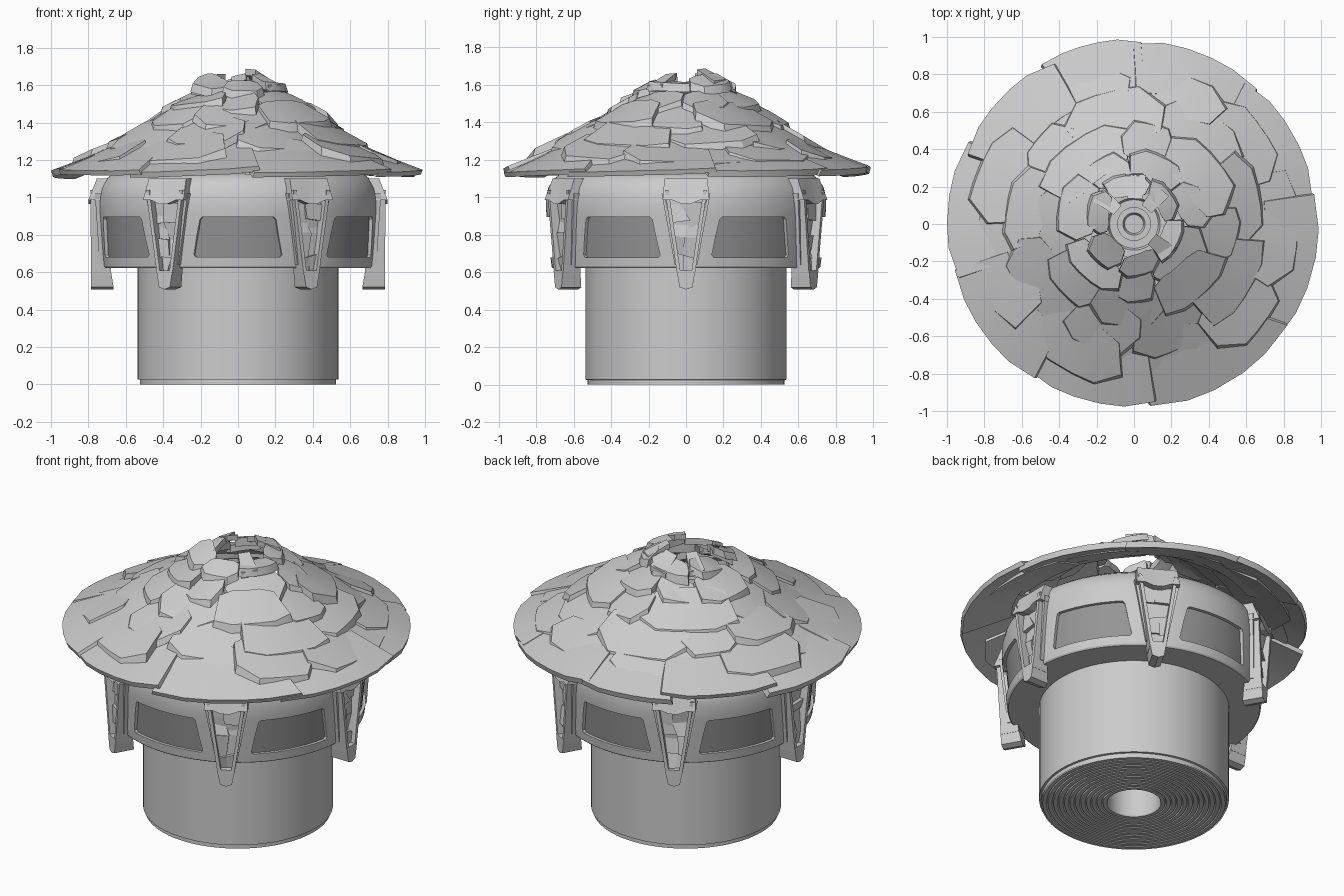
import bpy, bmesh, math, random
from mathutils import Vector

if "Cube" in bpy.data.objects:
    bpy.data.objects.remove(bpy.data.objects["Cube"])

random.seed(7)
jit = lambda a: random.uniform(-a, a)


def finish(bm, name, angle=30):
    bmesh.ops.recalc_face_normals(bm, faces=bm.faces)
    me = bpy.data.meshes.new(name)
    bm.to_mesh(me)
    bm.free()
    ob = bpy.data.objects.new(name, me)
    bpy.context.collection.objects.link(ob)
    bpy.ops.object.select_all(action='DESELECT')
    ob.select_set(True)
    bpy.context.view_layer.objects.active = ob
    bpy.ops.object.shade_smooth_by_angle(angle=math.radians(angle))
    return ob


def lathe(name, pts, seg=80):
    bm = bmesh.new()
    rings = []
    for r, z in pts:
        if r == 0:
            rings.append([bm.verts.new((0, 0, z))] * seg)
        else:
            rings.append([bm.verts.new((r * math.cos(2 * math.pi * i / seg),
                                        r * math.sin(2 * math.pi * i / seg), z)) for i in range(seg)])
    for a, b in zip(rings, rings[1:]):
        for i in range(seg):
            j = (i + 1) % seg
            bm.faces.new(list(dict.fromkeys((a[i], a[j], b[j], b[i]))))
    return finish(bm, name)


def slab(bm, fn, us, vs):
    """Closed slab: fn(u, v, w) gives the outer (w=1) and inner (w=0) skin."""
    g = [[[bm.verts.new(fn(u, v, w)) for v in vs] for u in us] for w in (0, 1)]
    nu, nv = len(us), len(vs)
    for k in g:
        for i in range(nu - 1):
            for j in range(nv - 1):
                bm.faces.new((k[i][j], k[i + 1][j], k[i + 1][j + 1], k[i][j + 1]))
    rim = ([(i, 0) for i in range(nu)] + [(nu - 1, j) for j in range(1, nv)]
           + [(i, nv - 1) for i in range(nu - 2, -1, -1)] + [(0, j) for j in range(nv - 2, 0, -1)])
    for (a, b), (c, d) in zip(rim, rim[1:] + rim[:1]):
        bm.faces.new((g[0][a][b], g[0][c][d], g[1][c][d], g[1][a][b]))


def polar(r, a, z):
    return Vector((r * math.cos(a), r * math.sin(a), z))


def local(s, r, z, a):
    """Point at tangential offset s and radius r, turned to angle a."""
    return Vector((r * math.cos(a) - s * math.sin(a), r * math.sin(a) + s * math.cos(a), z))


mix = lambda a, b, t: a + (b - a) * t

# Round stem with ringed underside and a central bore
base = [(0, 0.3), (0.15, 0.3), (0.15, 0.006)]
for k in range(12):
    r = 0.15 + k * 0.031
    base += [(r + 0.004, 0.0), (r + 0.026, 0.0), (r + 0.029, 0.01)]
lathe("stem", base + [(0.525, 0), (0.525, 0.025), (0.537, 0.027), (0.537, 0.64), (0, 0.64)])

# Flared upper drum with raised rings on its top
drum = lathe("upper_drum", [(0, 0.622), (0.71, 0.622), (0.717, 0.63), (0.722, 0.67), (0.735, 0.8), (0.745, 0.91),
                            (0.747, 0.94), (0.747, 1.0),
                            (0.735, 1.05), (0.71, 1.095), (0.67, 1.125), (0.6, 1.135), (0.18, 1.14),
                            (0.18, 1.17), (0.14, 1.17), (0.13, 1.15), (0.09, 1.15), (0.09, 1.18),
                            (0.06, 1.18), (0.05, 1.15), (0, 1.15)], 120)


# Six trapezoid windows cut into the drum
def windows(name, r_in, r_out, grow):
    bm = bmesh.new()
    for k in range(6):
        c = math.radians(30 + 60 * k)

        def fn(u, v, w):
            pinch = 0.95 if v in (0, 1) else 1
            half = (mix(0.335, 0.275, v) + grow) * pinch
            z = mix(0.68 - grow, 0.895 + grow, v)
            return polar((r_out if w else r_in) + 0.02 * v, c + u * half, z)
        slab(bm, fn, [i / 5 - 1 for i in range(11)], [0, 0.06, 0.94, 1])
    return finish(bm, name)


cutter = windows("window_cutter", 0.66, 0.80, 0)
cutter.hide_render = True
mod = drum.modifiers.new("windows", 'BOOLEAN')
mod.operation, mod.solver, mod.object = 'DIFFERENCE', 'EXACT', cutter
bpy.ops.object.select_all(action='DESELECT')
drum.select_set(True)
bpy.context.view_layer.objects.active = drum
bpy.ops.object.modifier_apply(modifier="windows")
bpy.data.objects.remove(cutter)
bpy.ops.object.shade_smooth_by_angle(angle=math.radians(30))
even = drum.modifiers.new("even_shading", 'WEIGHTED_NORMAL')
even.keep_sharp = True
pane = windows("window_panes", 0.65, 0.705, 0.002)
glass = bpy.data.materials.new("dark_glass")
glass.diffuse_color = (0.3, 0.3, 0.3, 1)
glass.use_nodes = True
glass.node_tree.nodes["Principled BSDF"].inputs["Base Color"].default_value = glass.diffuse_color
pane.data.materials.append(glass)

# Six V-shaped brackets: thin side bars, foot, cap and stone infill
frames, caps, infill = bmesh.new(), bmesh.new(), bmesh.new()
for k in range(6):
    a = math.radians(60 * k)
    for side in (-1, 1):
        def bar(u, v, w):
            s = side * (mix(0.036, 0.103, v) + u * 0.01)
            return local(s, (mix(0.785, 0.79, v) if w else 0.68), mix(0.58, 1.04, v), a)
        slab(frames, bar, [-1, 1], [0, 0.75, 1])

        def trim(u, v, w):
            s = side * (mix(0.052, 0.122, v) + u * 0.008)
            return local(s, mix(0.74, 0.765, v) if w else 0.68, mix(0.64, 1.02, v), a)
        slab(frames, trim, [-1, 1], [0, 1])

    def foot(u, v, w):
        s = u * mix(0.034, 0.05, v)
        return local(s, 0.787 if w else mix(0.665, 0.68, v), mix(0.52, 0.61, v) - (0.012 * (1 - abs(u)) if v == 0 else 0), a)
    slab(frames, foot, [-1, 0, 1], [0, 1])

    def cap(u, v, w):
        s = u * mix(0.125, 0.115, v)
        z = mix(0.985 - 0.02 * (abs(u) < 0.5), 1.1, v)
        return local(s, mix(0.80, 0.755, v) if w else 0.68, z, a)
    slab(caps, cap, [-1, -0.6, -0.2, 0.2, 0.6, 1], [0, 0.4, 1])

    # jittered seams shared by neighbouring stones
    zs = [(0.6 + 0.095 * i + jit(0.025), 0.6 + 0.095 * i + jit(0.025)) for i in range(5)]
    mids = [jit(0.035) * (0.4 + i * 0.2) for i in range(5)]
    for i in range(4):
        for side in (0, 1):
            depth, tilt = 0.748 + jit(0.012), jit(0.012)

            def stone(u, v, w):
                row = i + v
                wall = mix(0.036, 0.1, row / 4)
                s = (mids[row], wall)[u] if side else (-wall, mids[row])[u]
                t = (s + wall) / (2 * wall)
                return local(s, depth + tilt * (2 * v - 1) if w else 0.7, mix(zs[row][0], zs[row][1], t), a)
            slab(infill, stone, [0, 1], [0, 1])
finish(frames, "bracket_frames", 20)
finish(caps, "bracket_caps", 20)
finish(infill, "bracket_stones", 20)

# Roof slope
SLOPE = [(0.1, 1.64), (0.28, 1.57), (0.4, 1.485), (0.5, 1.41), (0.65, 1.31), (0.82, 1.215), (1.0, 1.135)]


def height(r):
    for (r0, z0), (r1, z1) in zip(SLOPE, SLOPE[1:]):
        if r <= r1:
            break
    return mix(z0, z1, (r - r0) / (r1 - r0))


# Overlapping rows of broken slates: lower radius, upper radius, count, jitter
ROWS = [(1.0, 0.70, 9, 0.025), (0.89, 0.60, 9, 0.05), (0.73, 0.47, 9, 0.05),
        (0.57, 0.34, 8, 0.05), (0.43, 0.23, 7, 0.04), (0.285, 0.145, 6, 0.03)]
US = [-1, -0.55, -0.2, 0.2, 0.55, 1]
for n, (lo, hi, count, loose) in enumerate(ROWS):
    bm = bmesh.new()
    edges = [(i + n * 0.45 + jit(0.22)) * 2 * math.pi / count for i in range(count)]
    edges.append(edges[0] + 2 * math.pi)
    for i in range(count):
        c, half = (edges[i] + edges[i + 1]) / 2, (edges[i + 1] - edges[i]) / 2
        half *= 1.08 if n < 4 else 0.97
        r0, r1 = lo - random.uniform(0, loose), hi + jit(loose * 0.6)
        z0, z1 = height(r0) + jit(0.014) + 0.012 * (i % 2), height(r1) - 0.03 + 0.012 * (i % 2)
        cutl, cutr = [random.uniform(0, 0.08) if n == 0 else random.uniform(0.1, 0.5) for _ in range(2)]
        skew, roll = jit(0.2), jit(0.018)
        thick = random.uniform(0.024, 0.034) if n == 0 else random.uniform(0.036, 0.055)
        slant = jit(0.022) if n else 0.0
        if n == 5:
            z0, z1, roll = z0 + 0.01, z1 + random.uniform(0.02, 0.07), jit(0.03)

        def slate(u, v, w):
            corner = max(0, (abs(u) - 0.55) / 0.45)
            t0 = corner * (cutl if u < 0 else cutr)
            t1 = 1 - corner * (0.15 if n else 0)
            t = mix(t0, t1, v)
            ang = c + half * u + skew * half * (t - 0.5)
            r = mix(r0, r1, t)
            if n:  # straighter lower edges on the upper rows
                r *= mix(1, math.cos(half * 0.5) / math.cos(half * u * 0.7), 0.6)
                r += slant * u
            z = mix(z0, z1, t) + roll * u
            if not w:  # lower edge bevelled outwards, so it shows from above
                r += 0.014 * (1 - v) if n else -0.01
                ang += 0.012 * u
            return polar(r, ang, z - (0 if w else thick))
        slab(bm, slate, US, [0, 0.5, 1])
    finish(bm, "roof_slates_row_%d" % (n + 1), 25)

# Loose chips around the roof opening
bm = bmesh.new()
for ang, r, z in ((50, 0.17, 1.655), (88, 0.2, 1.625), (140, 0.18, 1.63), (215, 0.2, 1.61), (320, 0.19, 1.63)):
    a, sz, twist = math.radians(ang), random.uniform(0.045, 0.06), jit(0.3)

    def chip(u, v, w):
        s = u * sz * (1 - 0.3 * v)
        return local(s, r + (0.5 - v) * 0.13, z + (v - 0.5) * 0.06 + s * twist - (0 if w else 0.035), a)
    slab(bm, chip, [-1, 0.2, 1], [0, 1])
finish(bm, "roof_chips", 20)
